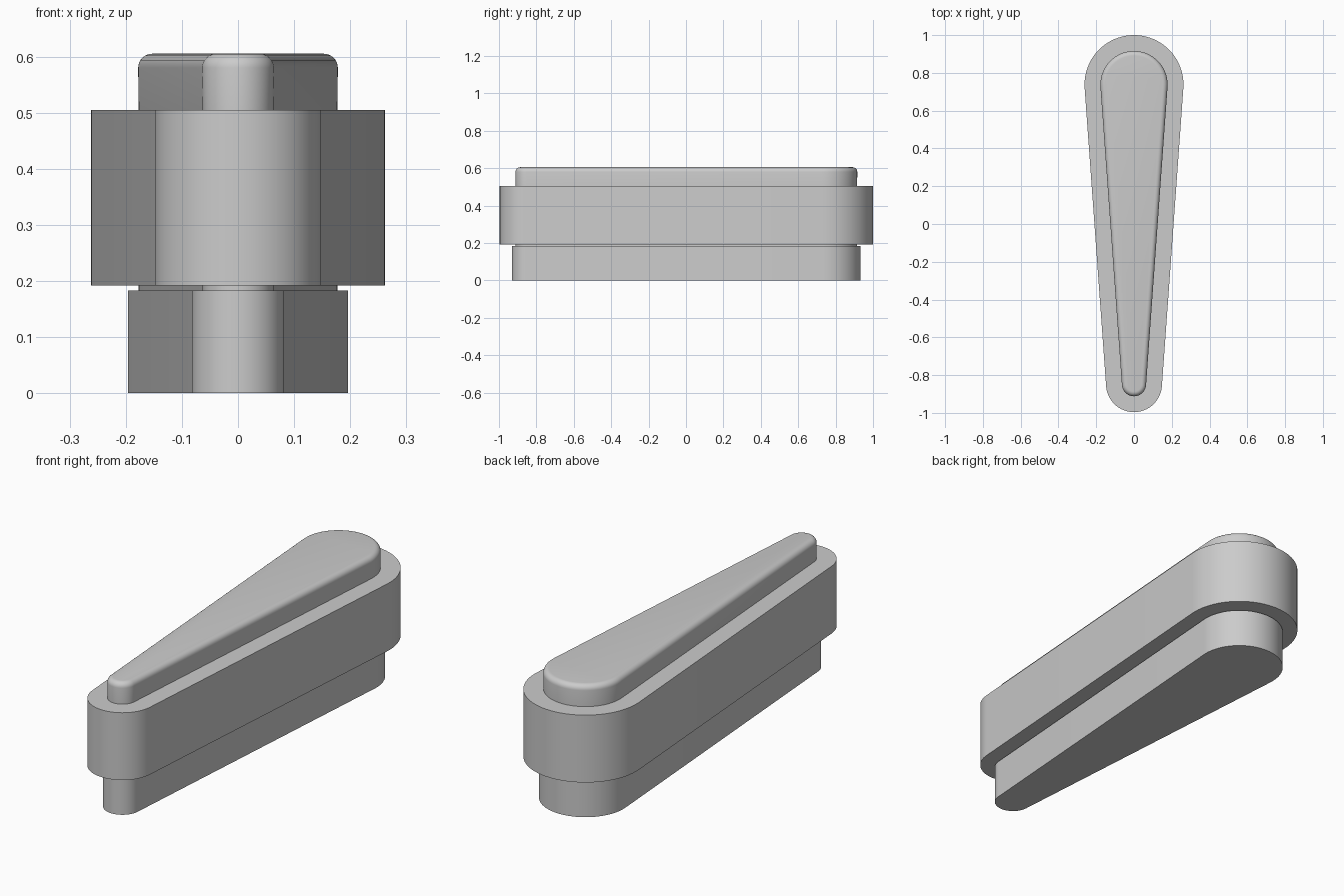
import bpy, bmesh
from math import sin, cos, pi, asin, radians

if "Cube" in bpy.data.objects:
    bpy.data.objects.remove(bpy.data.objects["Cube"])

BIG_Y, SMALL_Y = 0.738, -0.848      # centres of the two rounded ends
BIG_R, SMALL_R = 0.178, 0.064       # end radii of the inner core
SEG = 40


def outline(offset):
    """Tapered slot: two arcs joined by tangent lines, grown by offset."""
    a = asin((BIG_R - SMALL_R) / (BIG_Y - SMALL_Y))
    pts = []
    for cy, r, start, sweep in ((BIG_Y, BIG_R + offset, -a, pi + 2 * a),
                                (SMALL_Y, SMALL_R + offset, pi + a, pi - 2 * a)):
        for i in range(SEG + 1):
            t = start + sweep * i / SEG
            pts.append((r * cos(t), cy + r * sin(t)))
    return pts


def slot_part(name, profile):
    """Stack outlines along (offset, z) profile points and cap both ends."""
    bm = bmesh.new()
    rings = [[bm.verts.new((x, y, z)) for x, y in outline(o)] for o, z in profile]
    n = len(rings[0])
    for lo, hi in zip(rings, rings[1:]):
        for i in range(n):
            j = (i + 1) % n
            bm.faces.new((lo[i], lo[j], hi[j], hi[i]))
    bm.faces.new(rings[0][::-1])
    bm.faces.new(rings[-1])
    bmesh.ops.recalc_face_normals(bm, faces=bm.faces)
    mesh = bpy.data.meshes.new(name)
    bm.to_mesh(mesh)
    bm.free()
    obj = bpy.data.objects.new(name, mesh)
    bpy.context.collection.objects.link(obj)
    bpy.context.view_layer.objects.active = obj
    obj.select_set(True)
    bpy.ops.object.shade_smooth_by_angle(angle=radians(35))
    obj.select_set(False)
    return obj


# Lower plug
slot_part("base_plug", [(0.018, 0), (0.018, 0.183)])

# Wide middle body
slot_part("body", [(0.084, 0.192), (0.084, 0.505)])

# Inner core: neck below the body, rounded button above it
B = 0.025
rounded = [(-B + B * cos(pi / 2 * i / 6), 0.605 - B + B * sin(pi / 2 * i / 6))
           for i in range(7)]
slot_part("core_button", [(-0.001, 0.183), (-0.001, 0.505)] + rounded)
